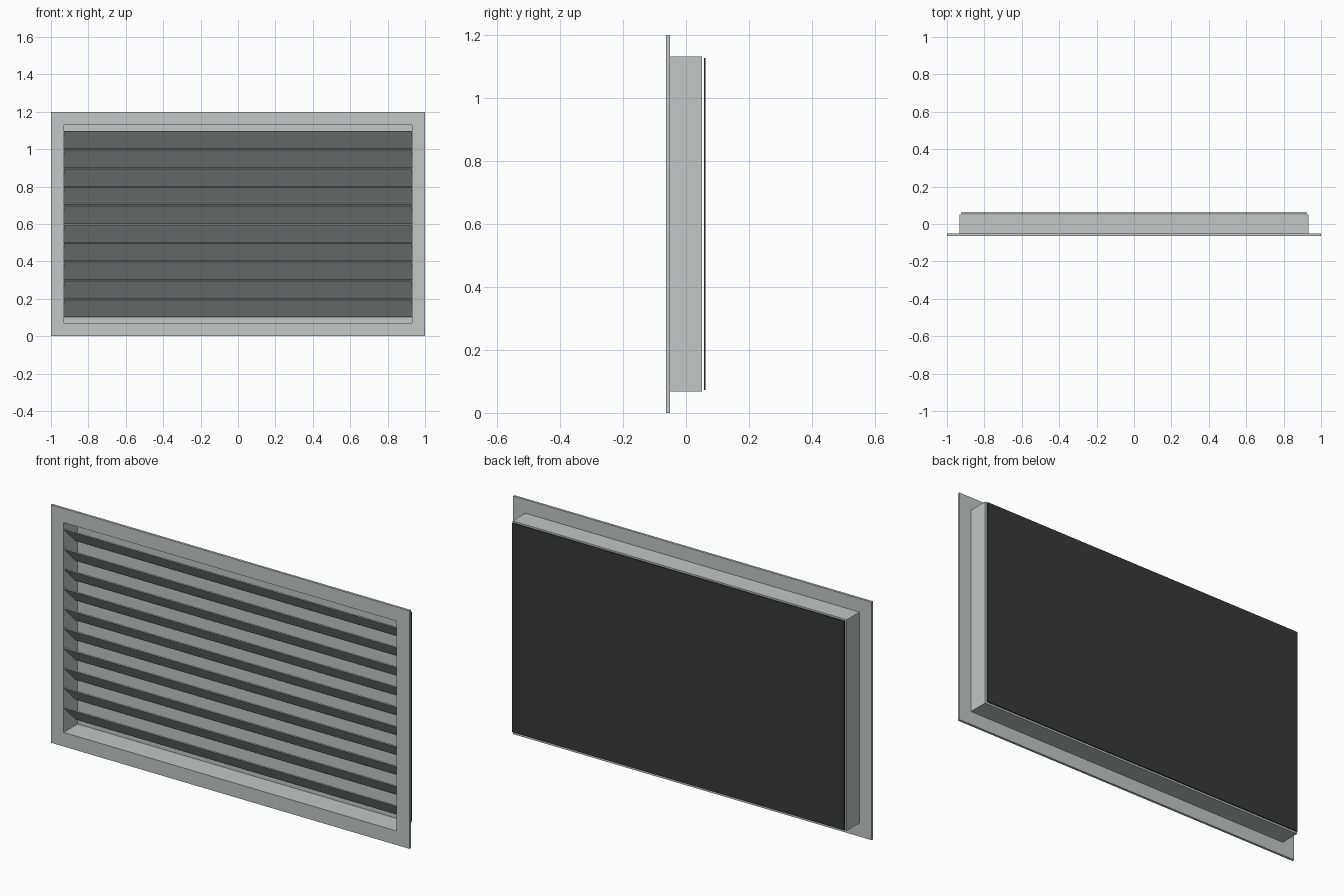
import bpy, bmesh, math
from mathutils import Matrix, Vector

cube = bpy.data.objects.get("Cube")
if cube:
    bpy.data.objects.remove(cube, do_unlink=True)


def material(name, rgb):
    m = bpy.data.materials.new(name)
    m.use_nodes = True
    m.diffuse_color = (*rgb, 1)
    m.node_tree.nodes["Principled BSDF"].inputs["Base Color"].default_value = (*rgb, 1)
    return m


light_grey = material("light grey metal", (0.55, 0.57, 0.565))
black = material("dark screen", (0.04, 0.04, 0.04))

MID_Z = 0.6            # height of the centre of the grille


def finish(name, bm, mat):
    bmesh.ops.recalc_face_normals(bm, faces=bm.faces)
    mesh = bpy.data.meshes.new(name)
    bm.to_mesh(mesh)
    bm.free()
    mesh.materials.append(mat)
    obj = bpy.data.objects.new(name, mesh)
    bpy.context.collection.objects.link(obj)
    return obj


def box(name, size, centre, mat, tilt=0.0):
    bm = bmesh.new()
    bmesh.ops.create_cube(bm, size=1, matrix=Matrix.Diagonal((*size, 1)))
    obj = finish(name, bm, mat)
    obj.location = centre
    obj.rotation_euler.x = tilt
    return obj


def rect_ring(name, outer, inner, y0, y1, mat):
    """Rectangular frame; outer and inner are half sizes in x and z."""
    bm = bmesh.new()
    corners = [(-1, -1), (1, -1), (1, 1), (-1, 1)]
    loops = [[bm.verts.new((sx * hx, y, MID_Z + sz * hz)) for sx, sz in corners]
             for (hx, hz), y in ((outer, y0), (inner, y0), (inner, y1), (outer, y1))]
    for k in range(4):
        a, b = loops[k], loops[(k + 1) % 4]
        for i in range(4):
            j = (i + 1) % 4
            bm.faces.new((a[i], a[j], b[j], b[i]))
    return finish(name, bm, mat)


# Front flange and the thin-walled duct behind it
half_x, half_z, wall = 0.932, 0.532, 0.003
opening = (half_x - wall, half_z - wall)
rect_ring("front_flange", (1.0, 0.6), opening, -0.063, -0.051, light_grey)
rect_ring("duct_walls", (half_x, half_z), opening, -0.051, 0.051, light_grey)

# Closed back of the duct, with the dark screen just behind it
box("duct_back", (2 * opening[0], 0.003, 2 * opening[1]), (0, 0.0495, MID_Z), light_grey)
box("rear_screen", (1.852, 0.005, 1.054), (0, 0.0595, MID_Z), black)

# Ten slats, high at the front and sloping down to the back
SLATS, PITCH = 10, 0.1
for i in range(SLATS):
    z = MID_Z + (i - (SLATS - 1) / 2) * PITCH
    box(f"slat_{i + 1}", (2 * opening[0], 0.132, 0.005), (0, -0.014, z),
        light_grey, tilt=-math.radians(45))
